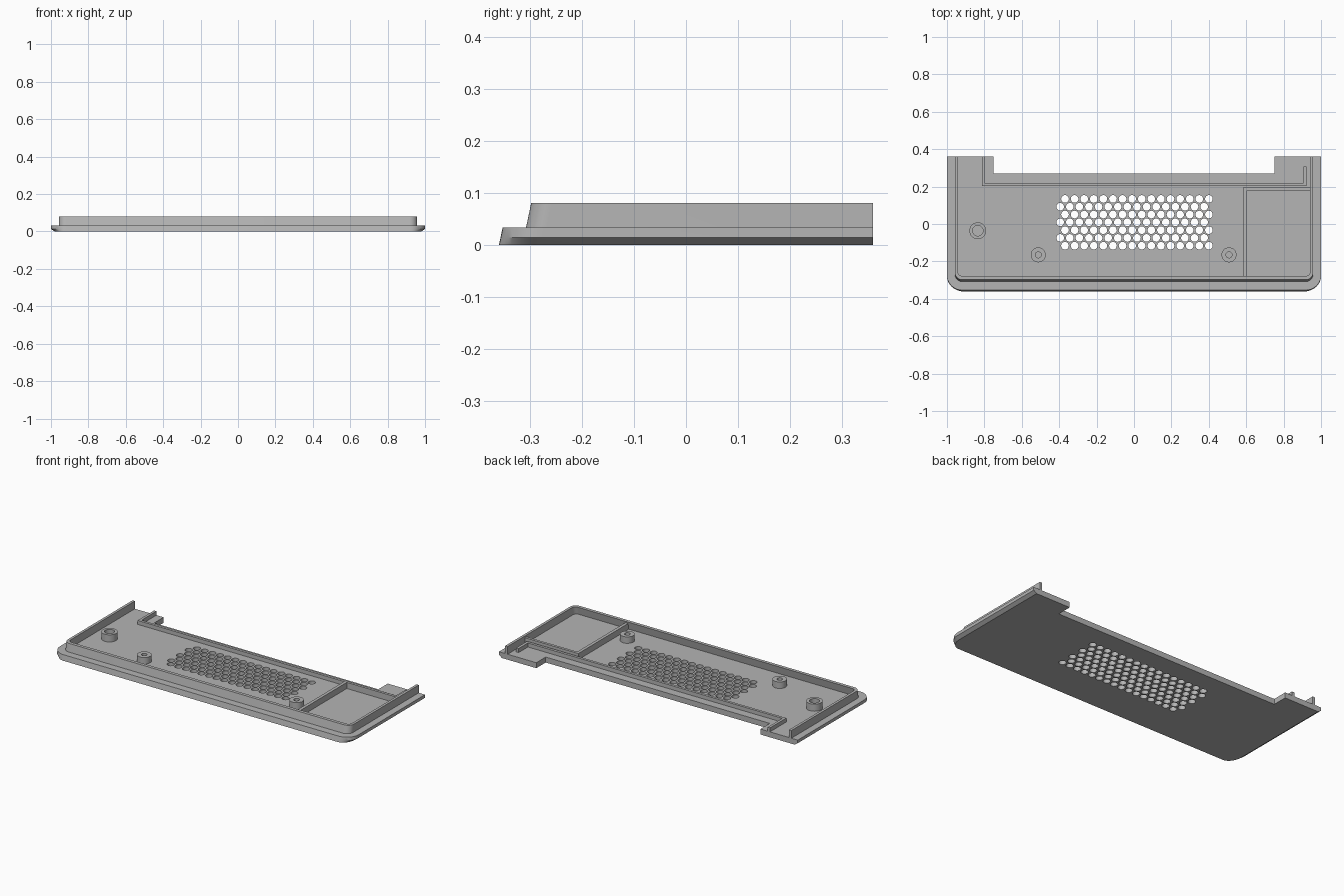
import bpy, bmesh, math

cube = bpy.data.objects.get("Cube")
if cube:
    bpy.data.objects.remove(cube, do_unlink=True)

grey = bpy.data.materials.new("mid grey plastic")
grey.use_nodes = True
colour = (0.46, 0.46, 0.46, 1)
grey.diffuse_color = colour
grey.node_tree.nodes["Principled BSDF"].inputs["Base Color"].default_value = colour


def loft(name, rings, caps=True):
    """Join equal-sized closed rings of 3D points into a mesh object."""
    bm = bmesh.new()
    loops = [[bm.verts.new(p) for p in ring] for ring in rings]
    n = len(loops[0])
    for a, b in zip(loops, loops[1:]):
        for i in range(n):
            j = (i + 1) % n
            bm.faces.new((a[i], a[j], b[j], b[i]))
    if caps:
        bm.faces.new(loops[0])
        bm.faces.new(loops[-1])
    bmesh.ops.recalc_face_normals(bm, faces=bm.faces)
    mesh = bpy.data.meshes.new(name)
    bm.to_mesh(mesh)
    bm.free()
    mesh.materials.append(grey)
    obj = bpy.data.objects.new(name, mesh)
    bpy.context.collection.objects.link(obj)
    return obj


def activate(obj):
    bpy.ops.object.select_all(action="DESELECT")
    obj.select_set(True)
    bpy.context.view_layer.objects.active = obj


def smooth(obj):
    activate(obj)
    bpy.ops.object.shade_smooth_by_angle(angle=math.radians(30))


def prism(name, outline, z0, z1):
    return loft(name, [[(x, y, z) for x, y in outline] for z in (z0, z1)])


def u_path(w, front, back, rx, ry, steps=10):
    """Open path: right back, round the two front corners, left back."""
    right = [(w, back)]
    for i in range(steps + 1):
        a = math.pi / 2 * i / steps
        right.append((w - rx + rx * math.cos(a), front + ry - ry * math.sin(a)))
    return right + [(-x, y) for x, y in reversed(right)]


def circle(cx, cy, r, z, n=32):
    return [(cx + r * math.cos(2 * math.pi * i / n),
             cy + r * math.sin(2 * math.pi * i / n), z) for i in range(n)]


BACK, FLOOR, SINK, TOP = 0.36, 0.033, 0.028, 0.08

# Base plate: notched back, leaning front, sides bevelled underneath
notch = [(-0.75, BACK), (-0.75, 0.27), (0.75, 0.27), (0.75, BACK)]
rings = []
for z, w, front, rx in ((0, 0.98, -0.36, 0.06), (0.014, 1, -0.357, 0.08),
                        (FLOOR, 1, -0.353, 0.08)):
    outline = u_path(w, front, BACK, rx, 0.08) + notch
    rings.append([(x, y, z) for x, y in outline])
plate = loft("base_plate", rings)

# Vent grille: staggered round holes through the plate
pitch, row_step = 0.0513, 0.0417
cutter = None
bm = bmesh.new()
for row in range(7):
    for col in range(16):
        x = -0.369 + col * pitch - (row % 2) * pitch / 2
        y = 0.134 - row * row_step
        ends = [[bm.verts.new(p) for p in circle(x, y, 0.0205, z, 20)]
                for z in (-0.05, 0.1)]
        for i in range(20):
            j = (i + 1) % 20
            bm.faces.new((ends[0][i], ends[0][j], ends[1][j], ends[1][i]))
        bm.faces.new(ends[0][::-1])
        bm.faces.new(ends[1])
mesh = bpy.data.meshes.new("vent_cutter")
bm.to_mesh(mesh)
bm.free()
mesh.materials.append(grey)
cutter = bpy.data.objects.new("vent_cutter", mesh)
cutter.hide_render = True
bpy.context.collection.objects.link(cutter)
cut = plate.modifiers.new("vents", "BOOLEAN")
cut.operation, cut.solver, cut.object = "DIFFERENCE", "EXACT", cutter
activate(plate)
bpy.ops.object.modifier_apply(modifier=cut.name)
bpy.data.objects.remove(cutter, do_unlink=True)
smooth(plate)

# Raised rim round the front and both sides, leaning like the plate
rings = []
for z, front in ((SINK, -0.309), (TOP, -0.298)):
    outer = u_path(0.958, front, BACK, 0.04, 0.04)
    inner = u_path(0.942, front + 0.02, BACK, 0.024, 0.024)
    rings.append([(x, y, z) for x, y in outer + inner[::-1]])
smooth(loft("rim", rings))

# Low rib that follows the back notch
prism("back_rib", [(-0.814, BACK), (-0.814, 0.203), (0.922, 0.203), (0.922, 0.308),
                   (0.905, 0.308), (0.905, 0.219), (-0.798, 0.219), (-0.798, BACK)],
      SINK, 0.057)

# Compartment divider on the left side
prism("compartment_wall", [(0.584, -0.285), (0.584, 0.195), (0.945, 0.195),
                           (0.945, 0.179), (0.603, 0.179), (0.603, -0.285)],
      SINK, 0.07)

# Hollow screw bosses
for name, x, y, r, hole, top in (("large_boss", -0.835, -0.036, 0.045, 0.028, 0.076),
                                 ("right_boss", -0.512, -0.165, 0.04, 0.016, 0.072),
                                 ("left_boss", 0.508, -0.165, 0.04, 0.016, 0.072)):
    smooth(loft(name, [circle(x, y, r, SINK), circle(x, y, r, top),
                       circle(x, y, hole, top), circle(x, y, hole, SINK)], caps=False))
